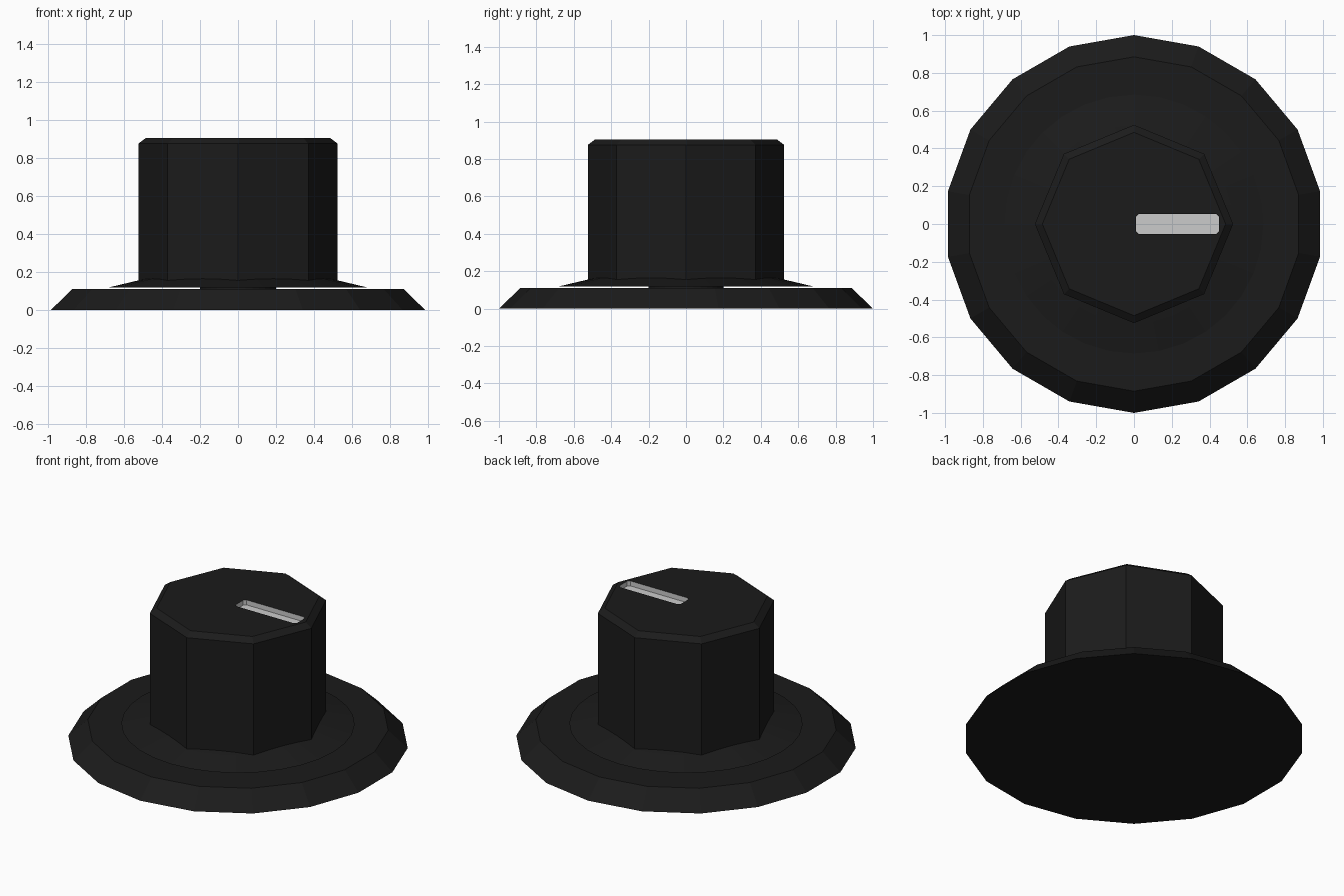
import bpy, bmesh, math

if "Cube" in bpy.data.objects:
    bpy.data.objects.remove(bpy.data.objects["Cube"])


def material(name, v):
    m = bpy.data.materials.new(name)
    m.diffuse_color = (v, v, v, 1)
    m.use_nodes = True
    m.node_tree.nodes["Principled BSDF"].inputs["Base Color"].default_value = m.diffuse_color
    return m


black = material("black_plastic", 0.011)
white = material("white_paint", 0.8)


def loft(name, loops, mat):
    """Closed solid skinned through loops with equal point counts."""
    bm = bmesh.new()
    rings = [[bm.verts.new(p) for p in loop] for loop in loops]
    n = len(rings[0])
    for a, b in zip(rings, rings[1:]):
        for i in range(n):
            j = (i + 1) % n
            bm.faces.new((a[i], a[j], b[j], b[i]))
    bm.faces.new(rings[0][::-1])
    bm.faces.new(rings[-1])
    bmesh.ops.recalc_face_normals(bm, faces=bm.faces)
    me = bpy.data.meshes.new(name)
    bm.to_mesh(me)
    bm.free()
    me.materials.append(mat)
    ob = bpy.data.objects.new(name, me)
    bpy.context.collection.objects.link(ob)
    return ob


def turned(name, sides, profile, mat=black):
    """Faceted round part from (radius, height) pairs, one corner on +y."""
    angles = [math.pi / 2 + math.tau * i / sides for i in range(sides)]
    return loft(name, [[(r * math.cos(a), r * math.sin(a), z) for a in angles]
                       for r, z in profile], mat)


# Bevelled dial plate
turned("base_plate", 18, [(1.0, 0), (0.885, 0.11)])

# Shaft and shallow flared skirt, leaving a hairline gap above the plate
turned("shaft", 32, [(0.2, 0.1), (0.2, 0.13)])
turned("skirt", 32, [(0.685, 0.117), (0.525, 0.155), (0.48, 0.165)])

# Octagonal grip with a chamfered top
grip = turned("grip", 8, [(0.525, 0.14), (0.525, 0.875), (0.485, 0.905)])

# Pointer slot sunk into the top, painted white inside
x0, x1, w, c, floor = 0.01, 0.45, 0.053, 0.014, 0.873
outline = [(x0 + c, -w), (x1 - c, -w), (x1, -w + c), (x1, w - c),
           (x1 - c, w), (x0 + c, w), (x0, w - c), (x0, -w + c)]
cutter = loft("slot_cutter", [[(x, y, z) for x, y in outline]
                              for z in (floor, 1.0)], white)
cutter.hide_render = True
mod = grip.modifiers.new("slot", "BOOLEAN")
mod.operation = "DIFFERENCE"
mod.solver = "EXACT"
mod.object = cutter
bpy.context.view_layer.objects.active = grip
bpy.ops.object.modifier_apply(modifier="slot")
bpy.data.objects.remove(cutter)

grip.data.materials.clear()
grip.data.materials.append(black)
grip.data.materials.append(white)
for f in grip.data.polygons:
    inside = all(math.hypot(*grip.data.vertices[i].co.xy) < 0.47 for i in f.vertices)
    low = min(grip.data.vertices[i].co.z for i in f.vertices)
    f.material_index = int(inside and low < 0.9)
